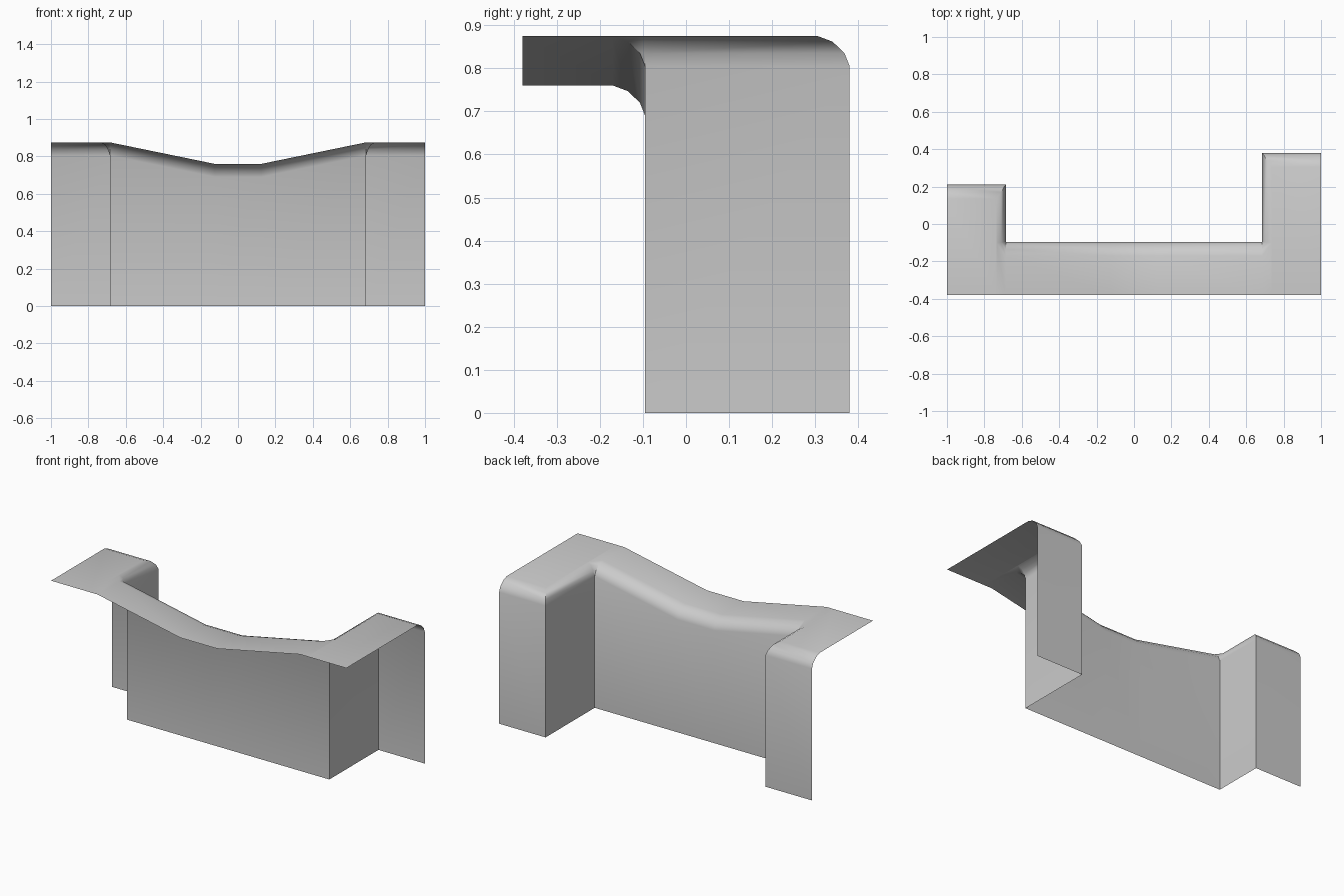
import bpy, bmesh, math

if "Cube" in bpy.data.objects:
    bpy.data.objects.remove(bpy.data.objects["Cube"])

HALF, SIDE, DIP = 1.0, 0.685, 0.125      # end, side wall and dip positions in x
FRONT, MID = -0.38, -0.095               # front edge and middle wall in y
LEFT_BACK, RIGHT_BACK = 0.21, 0.38       # back walls of the two arms
# rounded edge: inset along y, inset along x, drop below the top
PROFILE = [(0, 0, 0.07), (0.012, 0.01, 0.04), (0.04, 0.025, 0.013), (0.075, 0.05, 0)]


def top(x):
    t = (abs(x) - DIP) / (SIDE - DIP)
    return 0.76 + 0.115 * min(max(t, 0), 1)


def half_ring(side, back, d, e, drop):
    """Outline of one arm and half the middle wall, outside end first."""
    pts = [(HALF, back - d), (SIDE + e, back - d), (SIDE + e, MID - d * 0.08),
           (SIDE, MID - d), (DIP, MID - d)]
    return [(side * x, y, top(x) - drop) for x, y in pts]


def ring(d, e, drop):
    return (half_ring(-1, LEFT_BACK, d, e, drop)
            + half_ring(1, RIGHT_BACK, d, e, drop)[::-1])


# Rows from the wall foot, over the rounded edge, to the front edge
rows = [ring(*p) for p in PROFILE]
foot = [(x, y, 0) for x, y, z in rows[0]]
front = [(x, FRONT, z) for x, y, z in rows[-1]]
rows = [foot] + rows + [front]

bm = bmesh.new()
cache = {}


def vert(p):
    key = tuple(round(c, 5) for c in p)
    if key not in cache:
        cache[key] = bm.verts.new(key)
    return cache[key]


for a, b in zip(rows, rows[1:]):
    for i in range(len(a) - 1):
        if b is front and abs(a[i][0] - a[i + 1][0]) < 1e-6:
            continue
        corners = [vert(p) for p in (a[i], a[i + 1], b[i + 1], b[i])]
        unique = list(dict.fromkeys(corners))
        if len(unique) > 2:
            bm.faces.new(unique)

# Make the upper side the outside
bm.normal_update()
if sum(f.normal.z * f.calc_area() for f in bm.faces) < 0:
    bmesh.ops.reverse_faces(bm, faces=bm.faces[:])

mesh = bpy.data.meshes.new("ledge_shell")
bm.to_mesh(mesh)
bm.free()
shell = bpy.data.objects.new("ledge_shell", mesh)
bpy.context.collection.objects.link(shell)
bpy.context.view_layer.objects.active = shell
shell.select_set(True)
bpy.ops.object.shade_smooth_by_angle(angle=math.radians(35))
